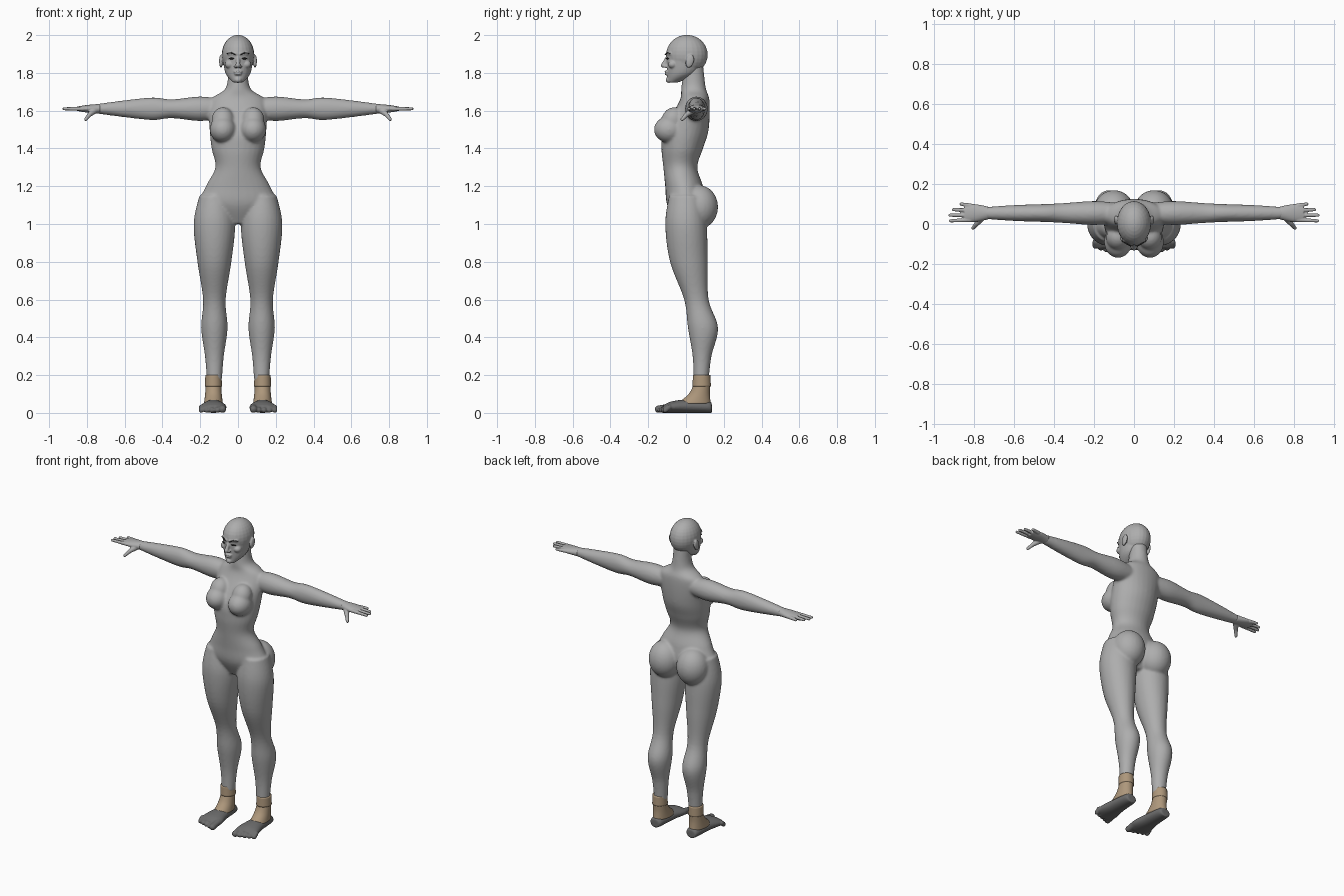
import bpy, bmesh, math
from mathutils import Vector, Matrix

cube = bpy.data.objects.get("Cube")
if cube:
    bpy.data.objects.remove(cube, do_unlink=True)


def material(name, red, green, blue):
    mat = bpy.data.materials.new(name)
    mat.use_nodes = True
    mat.diffuse_color = (red, green, blue, 1)
    shader = mat.node_tree.nodes["Principled BSDF"]
    shader.inputs["Base Color"].default_value = (red, green, blue, 1)
    shader.inputs["Roughness"].default_value = 0.7
    return mat


grey = material("body grey", 0.42, 0.42, 0.42)
tan = material("wrap tan", 0.42, 0.31, 0.2)
dark = material("foot grey", 0.15, 0.15, 0.15)
black = material("brow black", 0.03, 0.03, 0.03)

LEG_X = 0.13
ARM_Y, ARM_Z = 0.055, 1.61


def spline(before, start, end, after, t):
    """Smooth curve from start to end, leaning on the neighbouring points."""
    return (start * 2 + (end - before) * t
            + (before * 2 - start * 5 + end * 4 - after) * t ** 2
            + (start * 3 - before - end * 3 + after) * t ** 3) / 2


def loft(bm, rows, sides=28, steps=6):
    """Skin oval rings, each given by its centre and two half-axis vectors."""
    flat = [Vector([*centre, *across, *along]) for centre, across, along in rows]
    last = len(flat) - 1
    fine = [spline(flat[max(i - 1, 0)], flat[i], flat[i + 1], flat[min(i + 2, last)], k / steps)
            for i in range(last) for k in range(steps)] + [flat[last]]
    rings = []
    for row in fine:
        centre, across, along = Vector(row[:3]), Vector(row[3:6]), Vector(row[6:])
        angles = [math.tau * k / sides for k in range(sides)]
        rings.append([bm.verts.new(centre + across * math.cos(a) + along * math.sin(a))
                      for a in angles])
    faces = [bm.faces.new(rings[0]), bm.faces.new(rings[-1])]
    for low, high in zip(rings, rings[1:]):
        for k in range(sides):
            faces.append(bm.faces.new((low[k - 1], low[k], high[k], high[k - 1])))
    bmesh.ops.recalc_face_normals(bm, faces=faces)


def column(bm, x, rows):
    """Upright loft: height, half width, middle of depth, half depth."""
    loft(bm, [((x, mid, z), (width, 0, 0), (0, depth, 0)) for z, width, mid, depth in rows])


def sleeve(bm, rows):
    """Sideways loft on the arm line: reach, half depth, half height."""
    loft(bm, [((x, ARM_Y, ARM_Z), (0, depth, 0), (0, 0, height)) for x, depth, height in rows])


def sole(bm, rows):
    """Front-to-back loft resting on the ground: depth, half width, half height."""
    loft(bm, [((LEG_X, y, height), (width, 0, 0), (0, 0, height)) for y, width, height in rows])


def ball(bm, centre, radii, tilt=0, axis="X"):
    matrix = (Matrix.Translation(centre) @ Matrix.Rotation(math.radians(tilt), 4, axis)
              @ Matrix.Diagonal((*radii, 1)))
    bmesh.ops.create_uvsphere(bm, u_segments=24, v_segments=16, radius=1, matrix=matrix)


def limb(bm, start, end, start_radius, end_radius, beads=12):
    """Round-ended tapered rod."""
    start, end = Vector(start), Vector(end)
    for k in range(beads + 1):
        t = k / beads
        radius = start_radius + (end_radius - start_radius) * t
        ball(bm, start.lerp(end, t), (radius, radius, radius))


def finish(bm, name, mat, voxel=0, smooth=0):
    """Mirror the part, and blend its pieces into one skin where a voxel size is given."""
    mesh = bpy.data.meshes.new(name)
    bm.to_mesh(mesh)
    bm.free()
    mesh.shade_smooth()
    mesh.materials.append(mat)
    part = bpy.data.objects.new(name, mesh)
    bpy.context.collection.objects.link(part)
    mirror = part.modifiers.new("Mirror", "MIRROR")
    mirror.use_mirror_merge = False
    if voxel:
        remesh = part.modifiers.new("Blend", "REMESH")
        remesh.mode = "VOXEL"
        remesh.voxel_size = voxel
        remesh.use_smooth_shade = True
        soften = part.modifiers.new("Soften", "SMOOTH")
        soften.factor = 0.5
        soften.iterations = smooth


# Body: neck and torso, breasts, buttocks, legs and arms
bm = bmesh.new()
column(bm, 0, [(1.85, .05, .04, .05), (1.72, .065, .04, .065), (1.65, .15, .045, .08),
               (1.5, .15, 0, .12), (1.4, .14, -.02, .11), (1.3, .12, -.03, .09),
               (1.2, .17, -.01, .1), (1.1, .2, 0, .1), (1, .07, 0, .05)])
ball(bm, (.08, -.09, 1.5), (.07, .08, .07))
ball(bm, (.08, -.07, 1.55), (.06, .06, .07), -25)
ball(bm, (.1, .07, 1.09), (.1, .1, .115))
column(bm, LEG_X - .005, [(1.15, .08, 0, .09), (1, .11, 0, .11), (.8, .09, .015, .1),
                          (.6, .06, .055, .065), (.45, .07, .09, .08), (.3, .05, .085, .05),
                          (.17, .04, .08, .04)])
sleeve(bm, [(.08, .05, .05), (.2, .06, .065), (.35, .05, .05), (.45, .045, .06),
            (.6, .04, .045), (.75, .03, .025)])
finish(bm, "body", grey, .0075, 8)

# Head: skull, jaw, nose, lips, chin, cheeks, brow ridge and ears
bm = bmesh.new()
ball(bm, (0, .005, 1.896), (.086, .11, .105))
column(bm, 0, [(1.9, .083, 0, .105), (1.8, .067, -.02, .08), (1.75, .027, -.07, .03)])
limb(bm, (0, -.1, 1.88), (0, -.12, 1.84), .009, .013)
ball(bm, (.012, -.11, 1.834), (.009, .01, .008))
for height, width in ((1.806, .024), (1.794, .02)):
    ball(bm, (0, -.1, height), (width, .014, .007))
ball(bm, (0, -.09, 1.763), (.02, .018, .016))
ball(bm, (.045, -.07, 1.845), (.025, .025, .022))
limb(bm, (.012, -.1, 1.9), (.05, -.083, 1.903), .009, .008)
ball(bm, (.09, .02, 1.862), (.01, .022, .036), -15)
finish(bm, "head", grey, .004, 4)

# Hands: palm, four fingers and a two-jointed thumb
bm = bmesh.new()
sleeve(bm, [(.73, .032, .026), (.8, .045, .02), (.85, .04, .012)])
for k in range(4):
    tip = .92 + .012 * k - .01 * k * k
    limb(bm, (.82, .02 + .024 * k, ARM_Z), (tip, .016 + .028 * k, ARM_Z), .0115, .0085)
knuckle = (.785, .004, 1.58)
limb(bm, (.755, .04, 1.605), knuckle, .019, .0125)
limb(bm, knuckle, (.806, -.02, 1.554), .0125, .009)
finish(bm, "hands", grey, .0035, 3)

# Ankle wraps over the instep, with wider cuffs above
bm = bmesh.new()
column(bm, LEG_X, [(.15, .041, .084, .044), (.1, .044, .07, .056), (.05, .05, .043, .088)])
finish(bm, "ankle_wraps", tan)
bm = bmesh.new()
column(bm, LEG_X, [(.2, .043, .083, .046), (.14, .045, .083, .049)])
finish(bm, "ankle_cuffs", tan)

# Feet with five toes
bm = bmesh.new()
sole(bm, [(.137, .02, .02), (.12, .04, .031), (0, .054, .035), (-.08, .07, .03), (-.12, .06, .02)])
for k in range(5):
    size = .0145 if k else .0195
    x = .082 + .028 * k
    limb(bm, (x, -.09, .03), (x, .009 * k - .146, size), size, size)
finish(bm, "feet", dark, .005, 3)

# Eyes and eyebrows
bm = bmesh.new()
ball(bm, (.035, -.098, 1.876), (.016, .004, .0045), 22, "Z")
finish(bm, "eyes", black)
bm = bmesh.new()
arch = (.036, -.1, 1.906)
limb(bm, (.016, -.11, 1.897), arch, .003, .0035)
limb(bm, arch, (.058, -.085, 1.903), .0035, .002)
finish(bm, "eyebrows", black)
